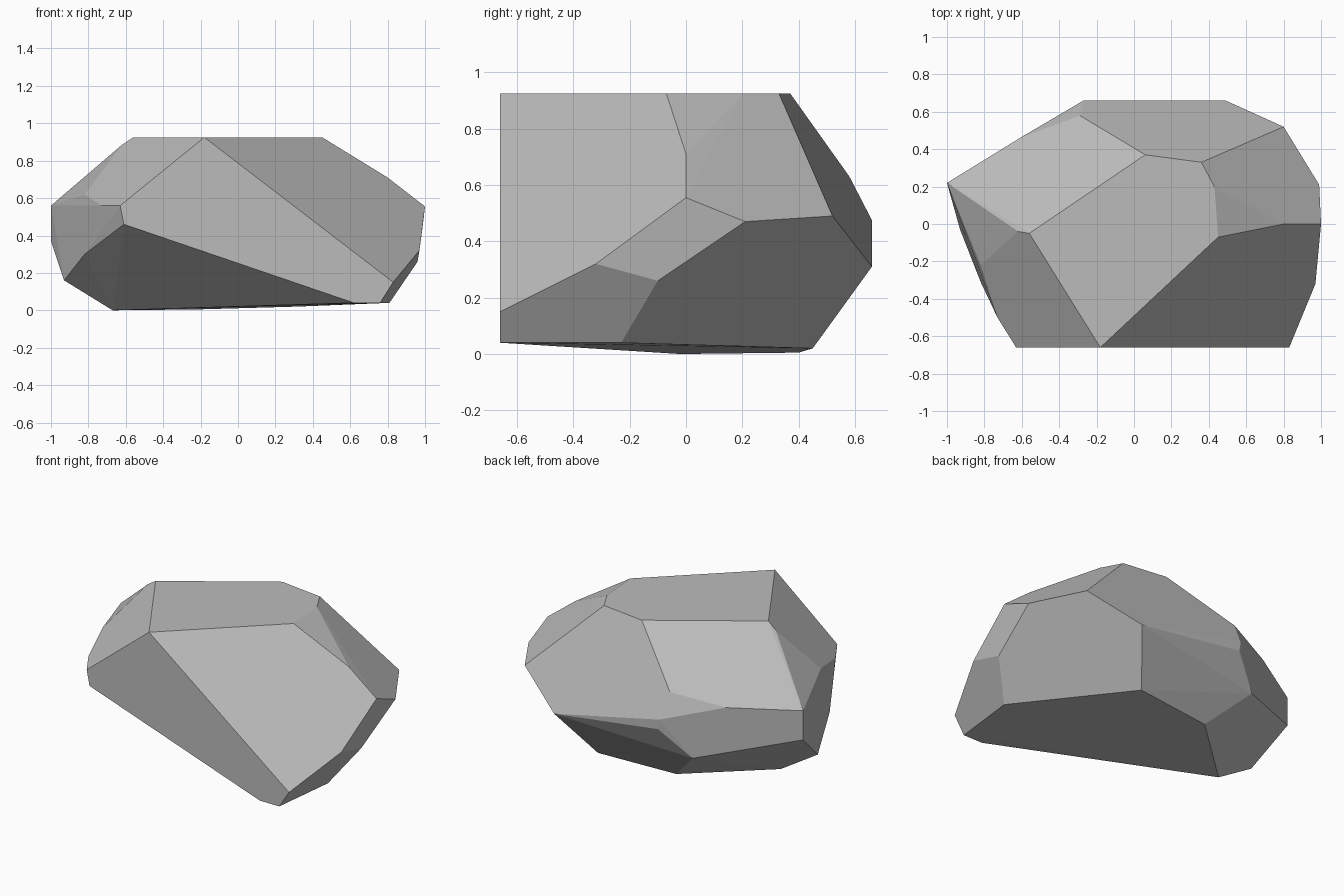
import bpy, bmesh, math

if "Cube" in bpy.data.objects:
    bpy.data.objects.remove(bpy.data.objects["Cube"])

# Corners of the chiselled boulder, grouped by cut
top = [(-.18, -.66, .925), (-.56, -.05, .925), (.06, .37, .925),
       (.36, .33, .925), (.43, .20, .925), (.45, -.07, .925)]
front = [(-.63, -.66, .56), (-.61, -.66, .46), (.62, -.66, .04),
         (.76, -.66, .04), (.83, -.66, .15)]
right = [(.80, 0, .71), (1, 0, .555), (.97, -.32, .32), (.96, -.10, .26),
         (.99, .21, .47), (.80, .52, .49)]
back = [(.49, .66, .31), (-.27, .66, .475), (-.26, .66, .41),
        (-.29, .58, .63), (-.61, .46, .568), (-.44, .56, .23)]
left = [(-1, .22, .56), (-1, .22, .37), (-.93, -.03, .16), (-.82, -.31, .30),
        (-.82, -.22, .62), (-.73, -.50, .56), (-.62, -.04, .885)]
base = [(-.67, -.02, 0), (-.21, .40, .005), (.32, .45, .02), (.81, -.23, .04)]

# Wrap the corners in a convex skin
bm = bmesh.new()
for p in top + front + right + back + left + base:
    bm.verts.new(p)
hull = bmesh.ops.convex_hull(bm, input=bm.verts[:])
loose = {v for v in hull["geom_interior"] + hull["geom_unused"]
         if isinstance(v, bmesh.types.BMVert)}
bmesh.ops.delete(bm, geom=list(loose), context='VERTS')

# Merge nearly coplanar triangles into broad facets
bmesh.ops.dissolve_limit(bm, angle_limit=math.radians(3),
                         verts=bm.verts[:], edges=bm.edges[:])
bmesh.ops.recalc_face_normals(bm, faces=bm.faces[:])

mesh = bpy.data.meshes.new("boulder")
bm.to_mesh(mesh)
bm.free()

# Plain stone colour
stone = bpy.data.materials.new("stone grey")
stone.diffuse_color = (.5, .5, .5, 1)
stone.use_nodes = True
stone.node_tree.nodes["Principled BSDF"].inputs["Base Color"].default_value = stone.diffuse_color
mesh.materials.append(stone)
bpy.context.collection.objects.link(bpy.data.objects.new("boulder", mesh))
